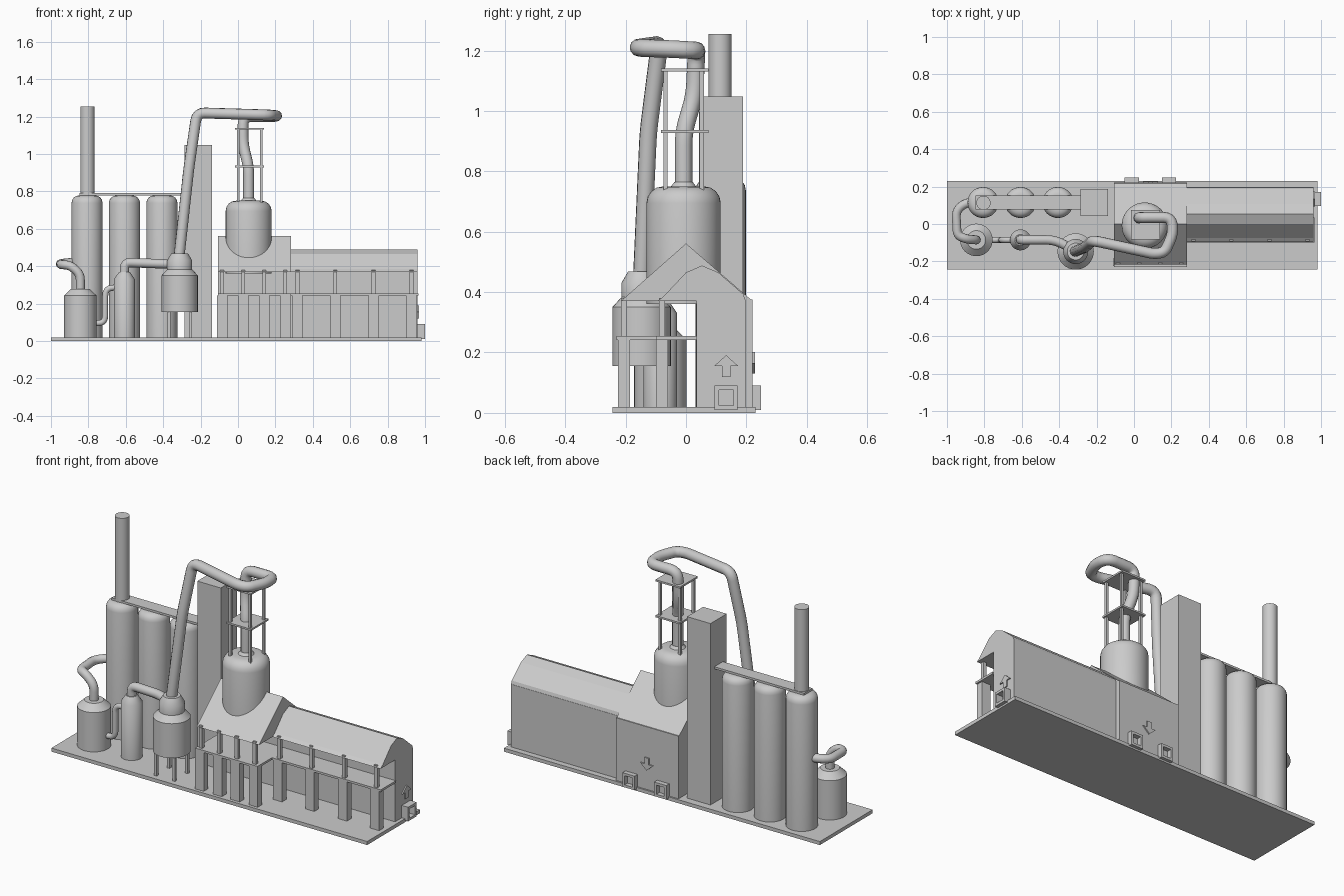
import bpy, bmesh
from math import sin, cos, pi, radians
from mathutils import Vector

if "Cube" in bpy.data.objects:
    bpy.data.objects.remove(bpy.data.objects["Cube"])


def make(name, verts, faces, smooth=False):
    me = bpy.data.meshes.new(name)
    me.from_pydata(verts, [], faces)
    bm = bmesh.new()
    bm.from_mesh(me)
    bmesh.ops.recalc_face_normals(bm, faces=bm.faces)
    bm.to_mesh(me)
    bm.free()
    ob = bpy.data.objects.new(name, me)
    bpy.context.collection.objects.link(ob)
    if smooth:
        smooth_shade(ob)
    return ob


def smooth_shade(ob):
    bpy.ops.object.select_all(action='DESELECT')
    bpy.context.view_layer.objects.active = ob
    ob.select_set(True)
    bpy.ops.object.shade_smooth_by_angle(angle=radians(35))


def prism(name, profile, vec):
    # closed outline swept along a vector
    n = len(profile)
    a = [Vector(p) for p in profile]
    verts = a + [p + Vector(vec) for p in a]
    faces = [list(range(n)), list(range(n, 2 * n))]
    faces += [[i, (i + 1) % n, n + (i + 1) % n, n + i] for i in range(n)]
    return make(name, verts, faces)


def box(name, x, y, z):
    return prism(name, [(x[0], y[0], z[0]), (x[1], y[0], z[0]), (x[1], y[1], z[0]), (x[0], y[1], z[0])],
                 (0, 0, z[1] - z[0]))


def lathe(name, cx, cy, profile, n=32):
    verts = [(cx + r * cos(2 * pi * i / n), cy + r * sin(2 * pi * i / n), z)
             for r, z in profile for i in range(n)]
    m = len(profile)
    faces = [[k * n + i, k * n + (i + 1) % n, (k + 1) * n + (i + 1) % n, (k + 1) * n + i]
             for k in range(m - 1) for i in range(n)]
    faces += [list(range(n)), list(range((m - 1) * n, m * n))]
    return make(name, verts, faces, True)


def rounded(r, z0, z1, b):
    # cylinder profile with a rounded top edge
    return [(r, z0)] + [(r - b + b * cos(t * pi / 8), z1 - b + b * sin(t * pi / 8)) for t in range(5)]


def pipe(name, pts, r, bend=0.04):
    # tube along a polyline whose corners are filleted
    p = [Vector(q) for q in pts]
    path = [p[0]]
    for a, b, c in zip(p, p[1:], p[2:]):
        d = min(bend, (a - b).length * .48, (c - b).length * .48)
        s, e = b + (a - b).normalized() * d, b + (c - b).normalized() * d
        path += [s * (1 - t) ** 2 + b * 2 * t * (1 - t) + e * t * t for t in (0, .25, .5, .75, 1)]
    path.append(p[-1])
    cu = bpy.data.curves.new(name, 'CURVE')
    cu.dimensions = '3D'
    cu.bevel_depth, cu.bevel_resolution, cu.use_fill_caps = r, 4, True
    sp = cu.splines.new('POLY')
    sp.points.add(len(path) - 1)
    for q, v in zip(sp.points, path):
        q.co = (*v, 1)
    ob = bpy.data.objects.new(name, cu)
    bpy.context.collection.objects.link(ob)
    bpy.ops.object.select_all(action='DESELECT')
    bpy.context.view_layer.objects.active = ob
    ob.select_set(True)
    bpy.ops.object.convert(target='MESH')
    smooth_shade(bpy.context.object)


# Ground slab
box("base_slab", (-1, .98), (-.243, .23), (0, .02))

# Silos, conveyor bridge, chimney and lift tower
for i, x in enumerate((-.807, -.607, -.407)):
    lathe(f"silo_{i + 1}", x, .115, rounded(.083, .02, .778, .04))
box("conveyor_bridge", (-.847, -.28), (.077, .153), (.778, .79))
lathe("chimney", -.805, .113, [(.038, .77), (.038, 1.255)])
box("lift_tower", (-.285, -.138), (.043, .188), (.02, 1.048))

# Main house: walls and gable roof
box("house_walls", (-.108, .283), (.035, .221), (.02, .375))
prism("house_roof", [(-.108, -.216, .37), (-.108, .221, .37), (-.108, 0, .561)], (.391, 0, 0))

# Long hall: walls and rounded roof
box("hall_walls", (.283, .96), (.035, .197), (.02, .375))
prism("hall_roof", [(.283, y, z) for y, z in
                    ((-.095, .37), (.197, .37), (.19, .393), (.107, .465), (.053, .488), (0, .465), (-.075, .385))],
      (.677, 0, 0))

# Gallery decks and pillars on the front
box("house_gallery", (-.108, .283), (-.23, .036), (.242, .254))
box("hall_gallery", (.283, .965), (-.1, .036), (.242, .254))
for i, (x, y) in enumerate([(x, -.205) for x in (-.085, .028, .14, .253)] +
                           [(x, -.08) for x in (.318, .52, .725, .927)]):
    box(f"lower_pillar_{i + 1}", (x - .028, x + .028), (y - .02, y + .02), (.02, .243))
    box(f"upper_pillar_{i + 1}", (x - .01, x + .01), (y - .01, y + .01), (.253, .38))

# Kettle tank with open frame above
KX, KY = .057, -.008
lathe("kettle_tank", KX, KY, rounded(.123, .36, .75, .055), 40)
lathe("kettle_collar", KX, KY, [(.045, .745), (.03, .765)])
for i, (sx, sy) in enumerate(((-1, -1), (1, -1), (1, 1), (-1, 1))):
    x, y = .063 + sx * .062, -.008 + sy * .06
    box(f"frame_post_{i + 1}", (x - .007, x + .007), (y - .007, y + .007), (.73, 1.135))
for i, z in enumerate((.932, 1.135)):
    box(f"frame_platform_{i + 1}", (-.015, .14), (-.083, .074), (z - .005, z + .005))

# Condenser on legs
CX, CY = -.312, -.147
lathe("condenser", CX, CY, [(.097, .155), (.097, .35), (.067, .383), (.067, .43), (.045, .468)])
for i, (sx, sy) in enumerate(((-1, -1), (1, -1), (1, 1), (-1, 1))):
    x, y = CX + sx * .057, CY + sy * .057
    box(f"condenser_leg_{i + 1}", (x - .008, x + .008), (y - .008, y + .008), (.02, .16))

# Small process tanks
lathe("slim_tank", -.607, -.085, [(.056, .02), (.056, .33), (.03, .368)])
lathe("wide_tank", -.843, -.085, [(.087, .02), (.087, .243), (.05, .278)])

# Pipes
pipe("kettle_pipe", [(KX, KY, .74), (KX, KY, .93), (.027, .028, 1.05), (.027, .035, 1.2),
                     (.2, .035, 1.2), (.21, -.05, 1.205), (.165, -.15, 1.208), (.11, -.16, 1.21),
                     (-.22, -.088, 1.22), (-.262, -.125, .93), (-.316, -.147, .44)], .029, .045)
pipe("slim_tank_pipe", [(-.607, -.085, .35), (-.607, -.085, .42), (-.42, -.085, .413), (-.32, -.14, .41)], .025, .05)
pipe("wide_tank_pipe", [(-.843, -.085, .26), (-.843, -.085, .36), (-.9, -.08, .405), (-.945, -.06, .408),
                        (-.952, .07, .413), (-.9, .115, .42), (-.82, .115, .42)], .024, .045)
pipe("link_pipe", [(-.79, -.085, .095), (-.71, -.085, .095), (-.71, -.085, .285), (-.62, -.085, .285)], .016, .045)


# Loading ports: open frames on the back and the right end
def port(name, to_world):
    for part, u, v in (("side_a", (-.038, -.024), (.01, .09)), ("side_b", (.024, .038), (.01, .09)),
                       ("top", (-.024, .024), (.076, .09)), ("floor", (-.024, .024), (.01, .024))):
        (x, y) = to_world(u)
        box(f"{name}_{part}", x, y, v)


for i, cx in enumerate((-.012, .187)):
    port(f"back_port_{i + 1}", lambda u, c=cx: ((c + u[0], c + u[1]), (.215, .248)))
port("end_port", lambda u: ((.955, 1.0), (.133 + u[0], .133 + u[1])))

# Raised arrow markers: down on the back, up on the end
ARROW = [(-.014, .036), (.014, .036), (.014, 0), (.04, 0), (0, -.036), (-.04, 0), (-.014, 0)]
prism("back_arrow", [(.088 + u, .22, .166 + v) for u, v in ARROW], (0, .008, 0))
prism("end_arrow", [(.958, .133 + u, .155 - v) for u, v in ARROW], (.009, 0, 0))
